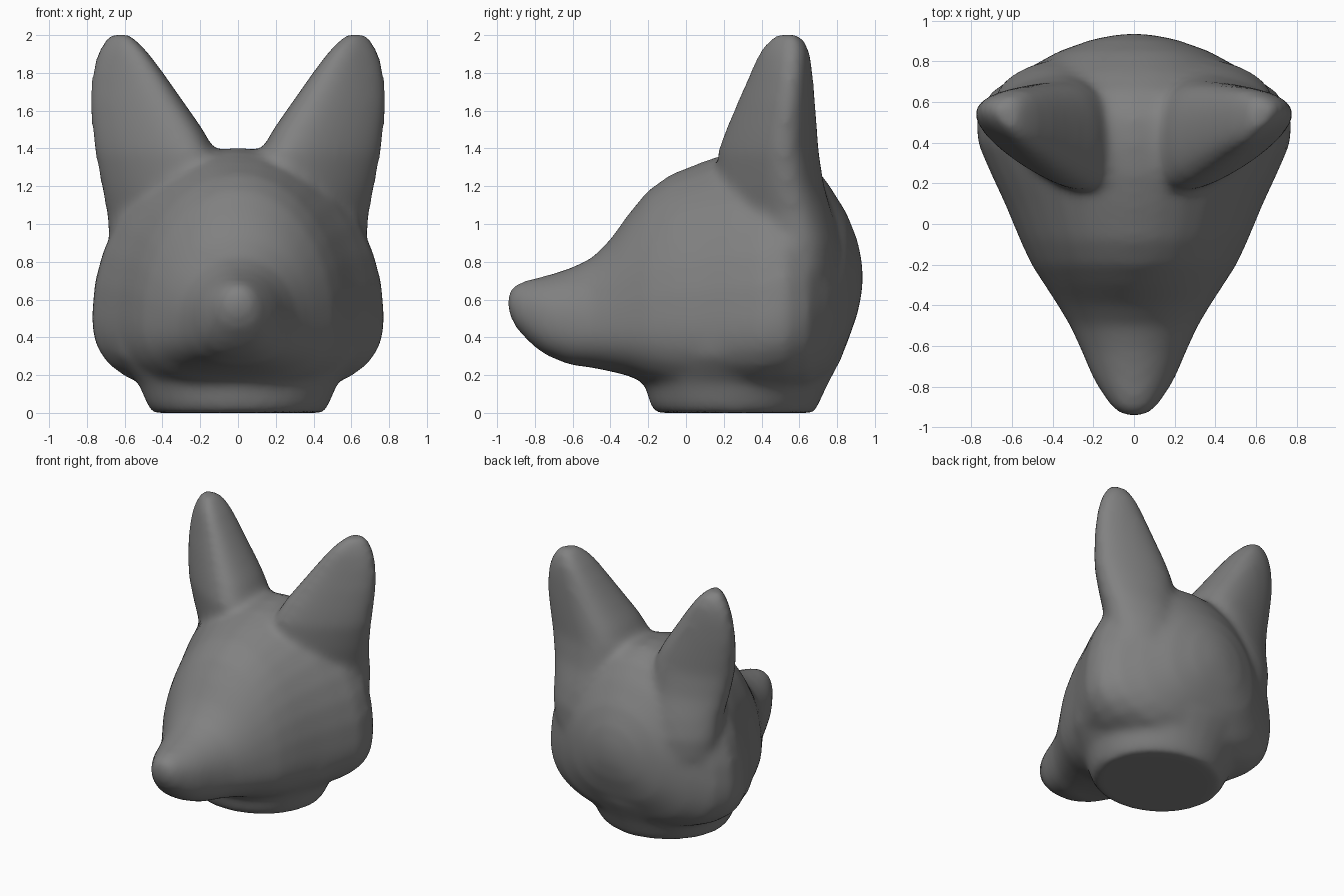
import bpy, bmesh
from math import sin, cos, pi

if "Cube" in bpy.data.objects:
    bpy.data.objects.remove(bpy.data.objects["Cube"], do_unlink=True)

SIDES = 32
ANGLES = [2 * pi * i / SIDES for i in range(SIDES)]
bm = bmesh.new()


def loft(rings):
    """Skin a closed tube through a list of rings and cap both ends."""
    rows = [[bm.verts.new(p) for p in ring] for ring in rings]
    for a, b in zip(rows, rows[1:]):
        for i in range(SIDES):
            j = (i + 1) % SIDES
            bm.faces.new((a[i], a[j], b[j], b[i]))
    bm.faces.new(rows[0][::-1])
    bm.faces.new(rows[-1])


def head_ring(y, width, low, mid, top):
    """Upright slice: round above height mid, fuller and squarer below it."""
    ring = []
    for a in ANGLES:
        c, s = cos(a), sin(a)
        if s >= 0:
            ring.append((width * c, y, mid + s * (top - mid)))
        else:
            r = (abs(c) ** 2.6 + abs(s) ** 2.6) ** (-1 / 2.6)
            ring.append((width * c * r, y, mid + s * r * (mid - low)))
    return ring


def neck_ring(z, width, front, back):
    """Level oval slice."""
    return [(width * cos(a), (front + back) / 2 + (back - front) / 2 * sin(a), z)
            for a in ANGLES]


def ear_ring(side, z, inner, outer, front, back):
    """Level, softly triangular slice with one corner pointing outward."""
    ring = []
    for a in ANGLES:
        u = cos(a) + .12 * cos(2 * a) - .12
        v = (sin(a) - .12 * sin(2 * a)) / 1.03 + .22 * u
        ring.append((side * ((inner + outer) / 2 + (outer - inner) / 2 * u),
                     (front + back) / 2 + (back - front) / 2 * v, z))
    return ring


# Head and snout: y, half width, bottom, widest height, top
head = [
    (-.945, .05, .54, .59, .64), (-.90, .11, .45, .57, .685),
    (-.82, .165, .365, .54, .71), (-.75, .205, .31, .52, .725),
    (-.62, .26, .255, .49, .765), (-.5, .315, .24, .47, .82),
    (-.4, .375, .22, .47, .92), (-.3, .44, .195, .47, 1.06),
    (-.2, .505, .15, .48, 1.18), (-.08, .56, .11, .49, 1.265),
    (.1, .635, .09, .49, 1.335), (.25, .705, .09, .49, 1.385),
    (.4, .77, .09, .50, 1.405), (.53, .775, .10, .52, 1.40),
    (.65, .70, .12, .55, 1.34), (.75, .55, .19, .60, 1.22),
    (.85, .37, .36, .66, 1.06), (.91, .2, .53, .7, .91), (.935, .06, .66, .72, .78),
]
loft([head_ring(*row) for row in head])

# Neck: z, half width, front, back
neck = [(0, .455, -.165, .68), (.04, .48, -.19, .7), (.16, .53, -.22, .755),
        (.3, .66, -.24, .83), (.42, .70, -.2, .85)]
loft([neck_ring(*row) for row in neck])

# Ears: z, inner x, outer x, front, back
ear = [
    (.75, .25, .66, .27, .82), (.9, .2, .685, .24, .83), (1.05, .17, .695, .22, .80),
    (1.2, .13, .725, .2, .755), (1.38, .12, .76, .195, .725), (1.5, .185, .775, .235, .715),
    (1.65, .29, .785, .295, .70), (1.8, .395, .775, .355, .685), (1.9, .47, .75, .395, .67),
    (1.965, .53, .715, .435, .645), (2.005, .58, .68, .48, .6),
]
for side in (1, -1):
    loft([ear_ring(side, *row) for row in ear])

bmesh.ops.recalc_face_normals(bm, faces=bm.faces)
mesh = bpy.data.meshes.new("animal_head")
bm.to_mesh(mesh)
bm.free()
obj = bpy.data.objects.new("animal_head", mesh)
bpy.context.collection.objects.link(obj)
bpy.context.view_layer.objects.active = obj
obj.select_set(True)

# Blend the parts into one soft skin
fuse = obj.modifiers.new("fuse", 'REMESH')
fuse.mode = 'VOXEL'
fuse.voxel_size = .025
soften = obj.modifiers.new("soften", 'SMOOTH')
soften.factor = .5
soften.iterations = 16
for name in ("fuse", "soften"):
    bpy.ops.object.modifier_apply(modifier=name)

# Single dark grey finish
grey = bpy.data.materials.new("dark_grey")
grey.use_nodes = True
colour = (.22, .22, .22, 1)
grey.diffuse_color = colour
grey.node_tree.nodes["Principled BSDF"].inputs["Base Color"].default_value = colour
obj.data.materials.clear()
obj.data.materials.append(grey)
bpy.ops.object.shade_smooth()
